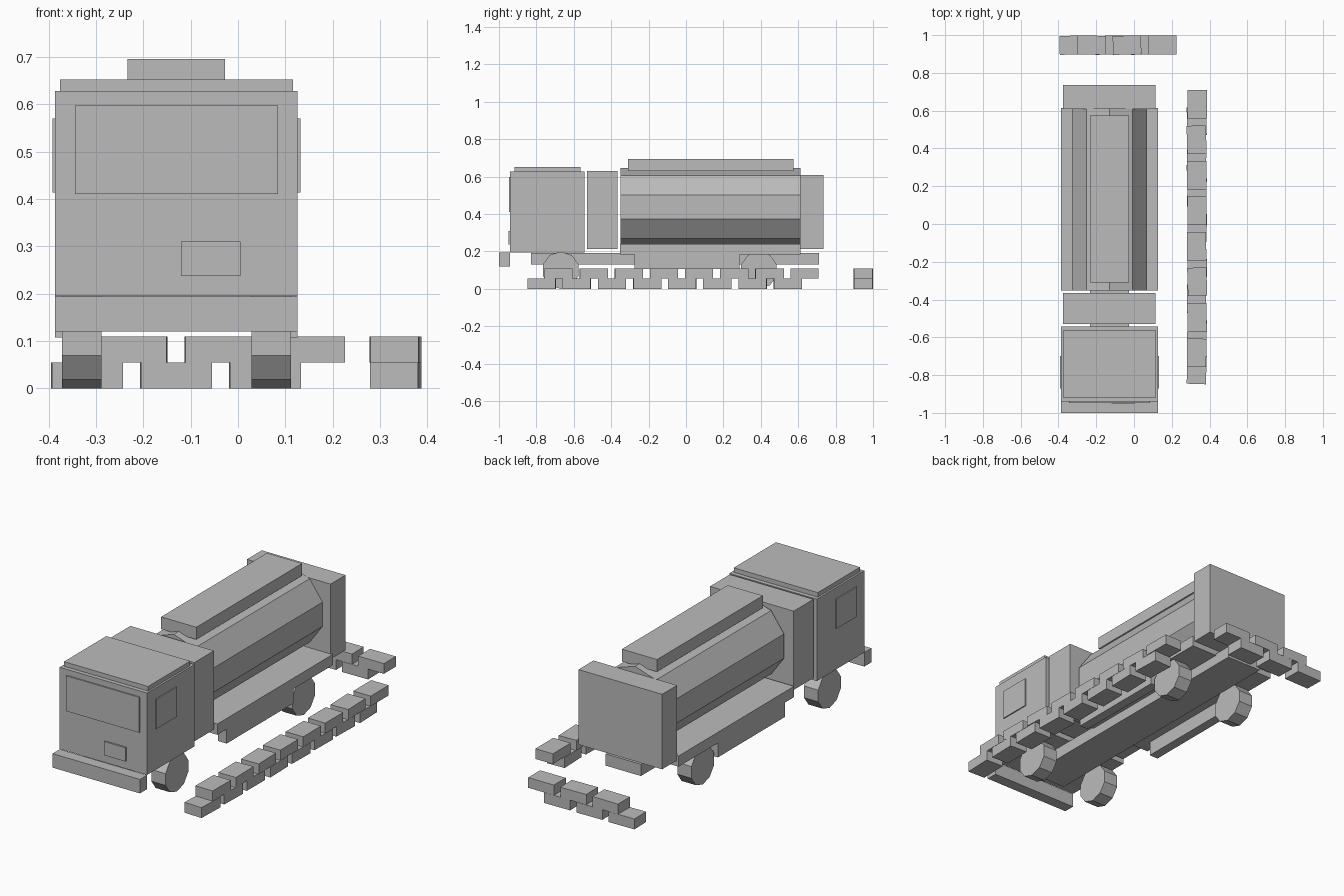
import bpy, math, random
from mathutils import Matrix

if "Cube" in bpy.data.objects:
    bpy.data.objects.remove(bpy.data.objects["Cube"])

random.seed(4)
gray = bpy.data.materials.new("plain_gray")
gray.diffuse_color = (0.5, 0.5, 0.5, 1)
gray.use_nodes = True
gray.node_tree.nodes["Principled BSDF"].inputs["Base Color"].default_value = gray.diffuse_color
CX = -0.13  # truck centre line


def box(name, x, y, z, yaw=0.0):
    """Box from (min, max) ranges on each axis, turned about its own centre."""
    bpy.ops.mesh.primitive_cube_add(size=1)
    o = bpy.context.object
    o.name = name
    o.data.transform(Matrix.Diagonal((x[1] - x[0], y[1] - y[0], z[1] - z[0], 1)))
    o.location = (sum(x) / 2, sum(y) / 2, sum(z) / 2)
    o.rotation_euler.z = yaw
    o.data.materials.append(gray)
    return o


def mid_box(name, half, y, z):
    return box(name, (CX - half, CX + half), y, z)


def prism(name, radius, depth, loc, axis):
    """Ten-sided prism with one corner pointing straight up."""
    bpy.ops.mesh.primitive_cylinder_add(vertices=10, radius=radius, depth=depth)
    o = bpy.context.object
    o.name = name
    o.data.transform(Matrix.Rotation(math.pi / 2, 4, 'X'))
    if axis == 'X':
        o.data.transform(Matrix.Rotation(math.pi / 2, 4, 'Z'))
    o.location = loc
    o.data.materials.append(gray)
    return o


# Cab with roof, bumper, windows and front plate
mid_box("cab", 0.256, (-0.94, -0.543), (0.195, 0.628))
mid_box("cab_roof", 0.246, (-0.918, -0.565), (0.628, 0.652))
mid_box("front_bumper", 0.256, (-1.0, -0.94), (0.12, 0.194))
mid_box("windshield", 0.214, (-0.947, -0.938), (0.41, 0.597))
box("front_plate", (-0.12, 0.005), (-0.949, -0.939), (0.237, 0.31))
for side, label in ((-1, "left"), (1, "right")):
    xs = sorted((CX + side * 0.254, CX + side * 0.262))
    box(f"{label}_window", xs, (-0.87, -0.70), (0.413, 0.57))

# Chassis, equipment box, bed and rear panel
mid_box("chassis", 0.103, (-0.83, 0.71), (0.13, 0.192))
mid_box("equipment_box", 0.245, (-0.53, -0.365), (0.213, 0.63))
mid_box("tank_bed", 0.256, (-0.353, 0.613), (0.183, 0.24))
mid_box("rear_panel", 0.245, (0.61, 0.735), (0.213, 0.61))

# Faceted tank and walkway on top
prism("tank", 0.208, 0.963, (CX, 0.13, 0.4375), 'Y')
mid_box("tank_walkway", 0.103, (-0.31, 0.575), (0.63, 0.695))

# Side skirts and wheels
for side, label in ((-1, "left"), (1, "right")):
    xs = sorted((CX + side * 0.205, CX + side * 0.256))
    box(f"{label}_skirt", xs, (-0.275, 0.285), (0.107, 0.184))
    for y, end in ((-0.67, "front"), (0.39, "rear")):
        prism(f"{end}_{label}_wheel", 0.1, 0.083, (CX + side * 0.2, y, 0.1), 'X')

# Staggered two-layer brick rows beside and behind the truck
PITCH, HALF = 0.188, 0.075
for layer, z in enumerate(((0, 0.055), (0.055, 0.109))):
    for i in range(8):
        c = -0.772 + 0.09 * layer + PITCH * i
        dx = random.uniform(-0.002, 0.002)
        box("side_brick", (0.282 + dx, 0.384 + dx), (c - HALF, c + HALF), z,
            random.uniform(-0.04, 0.04))
    for i in range(3):
        c = -0.319 + 0.094 * layer + PITCH * i
        box("rear_brick", (c - HALF, c + HALF), (0.897, 0.997), z,
            random.uniform(-0.03, 0.03))
